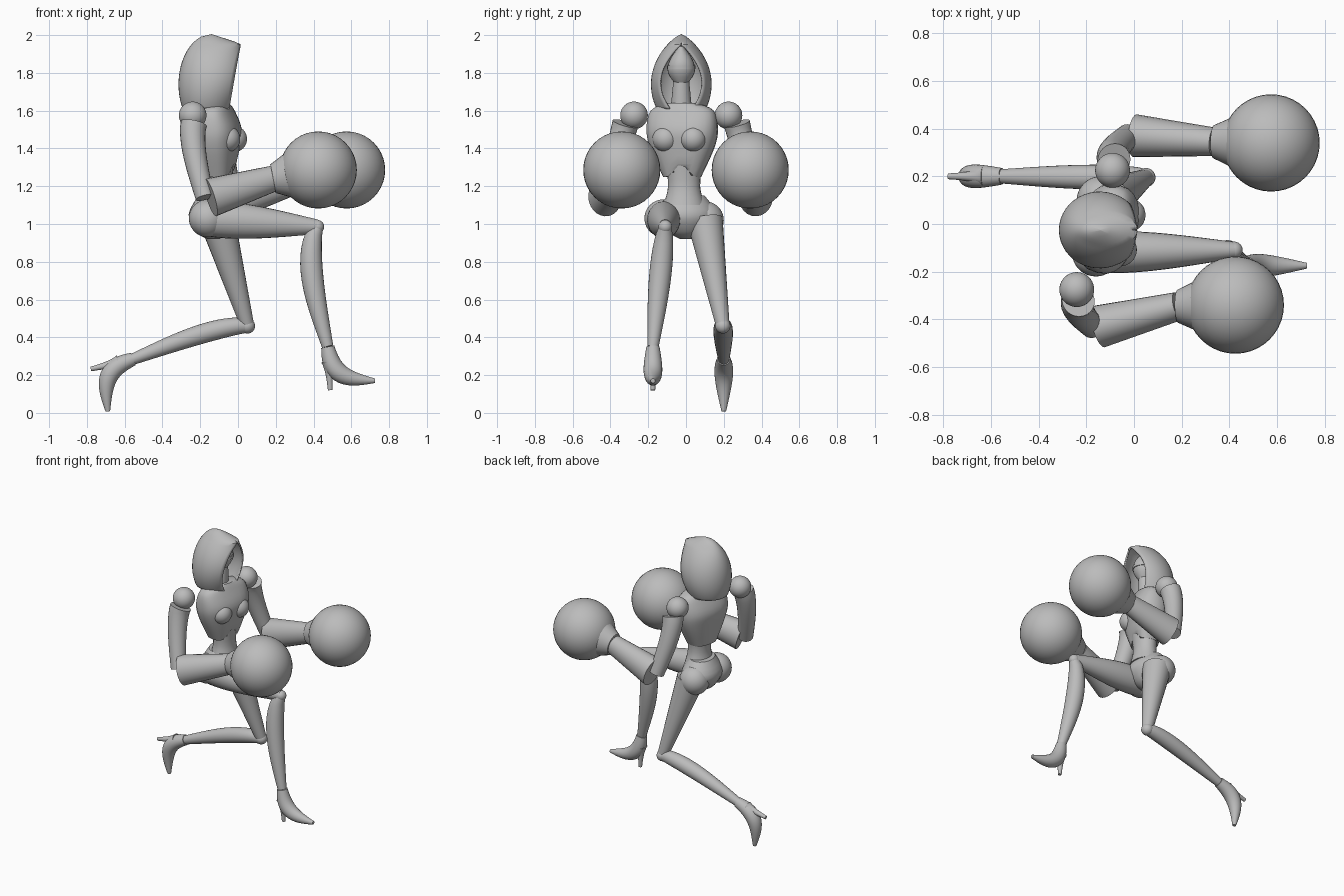
import bpy, bmesh, math
from mathutils import Vector, Matrix

cube = bpy.data.objects.get("Cube")
if cube:
    bpy.data.objects.remove(cube)

shade = (.5, .5, .5, 1)
grey = bpy.data.materials.new("plain_grey")
grey.use_nodes = True
grey.diffuse_color = shade
grey.node_tree.nodes["Principled BSDF"].inputs["Base Color"].default_value = shade


def finish(name, bm):
    """Turn the working mesh into a smooth shaded grey object."""
    bmesh.ops.remove_doubles(bm, verts=bm.verts, dist=.0005)
    bmesh.ops.recalc_face_normals(bm, faces=bm.faces)
    mesh = bpy.data.meshes.new(name)
    bm.to_mesh(mesh)
    bm.free()
    mesh.materials.append(grey)
    part = bpy.data.objects.new(name, mesh)
    bpy.context.collection.objects.link(part)
    bpy.ops.object.select_all(action='DESELECT')
    part.select_set(True)
    bpy.context.view_layer.objects.active = part
    bpy.ops.object.shade_smooth_by_angle(angle=math.radians(40))
    return part


def bridge(bm, rings, closed):
    count = len(rings[0])
    for lower, upper in zip(rings, rings[1:]):
        for i in range(count if closed else count - 1):
            j = (i + 1) % count
            bm.faces.new((lower[i], lower[j], upper[j], upper[i]))


def loft(name, centres, widths, depths, across=(0, 1, 0), boxy=1, edit=None):
    """Skin ovals along a path and cap both ends."""
    bm = bmesh.new()
    rings = []
    last = len(centres) - 1
    for i, centre in enumerate(centres):
        along = (centres[min(i + 1, last)] - centres[max(i - 1, 0)]).normalized()
        wide = Vector(across)
        wide = (wide - along * wide.dot(along)).normalized()
        deep = along.cross(wide)
        ring = []
        for k in range(24):
            angle = math.tau * k / 24
            c, s = (math.copysign(abs(q) ** boxy, q) for q in (math.cos(angle), math.sin(angle)))
            ring.append(bm.verts.new(centre + wide * widths[i] * c + deep * depths[i] * s))
        rings.append(ring)
    bridge(bm, rings, closed=True)
    bm.faces.new(rings[0])
    bm.faces.new(rings[-1])
    if edit:
        edit(bm)
    return finish(name, bm)


def limb(name, start, end, thick, thin, swell=0, bow=(0, 0, 0), depth=1, early=.7):
    """Tapered limb that swells and bows along its length."""
    start, end, bow = Vector(start), Vector(end), Vector(bow)
    steps = [i / 16 for i in range(17)]
    bulge = [math.sin(math.pi * t ** early) for t in steps]
    centres = [start.lerp(end, t) + bow * b for t, b in zip(steps, bulge)]
    widths = [thick + (thin - thick) * t + swell * b for t, b in zip(steps, bulge)]
    return loft(name, centres, widths, [w * depth for w in widths])


def trunk(name, x, y, profile, **options):
    """Upright body part; the profile lists height, half width and half depth."""
    rows = []
    for i in range(len(profile) - 1):
        before, after = profile[max(i - 1, 0)], profile[min(i + 2, len(profile) - 1)]
        a, b = Vector(profile[i]), Vector(profile[i + 1])
        pull_a, pull_b = (b - Vector(before)) / 2, (Vector(after) - a) / 2
        for t in (0, .25, .5, .75):
            r = 1 - t
            rows.append(a * r * r * (1 + 2 * t) + b * t * t * (1 + 2 * r)
                        + pull_a * t * r * r - pull_b * r * t * t)
    rows.append(Vector(profile[-1]))
    return loft(name, [Vector((x, y, row.x)) for row in rows],
                [row.y for row in rows], [row.z for row in rows], **options)


def ball(name, centre, radius, squash=(1, 1, 1), yaw=0):
    bm = bmesh.new()
    bmesh.ops.create_uvsphere(bm, u_segments=40, v_segments=20, radius=radius)
    bm.transform(Matrix.Translation(centre) @ Matrix.Rotation(yaw, 4, 'Z') @ Matrix.Diagonal((*squash, 1)))
    return finish(name, bm)


# Hood: pointed shell of C-shaped sections, open towards the face
middle = -.025
bm = bmesh.new()
rings = []
for level in range(31):
    t = level / 30
    dome = max(0, 1 - ((t - .33) / .67) ** 2)
    half = max(.001, .156 * dome ** .8)
    back = -.14 - .17 * dome ** .5
    front = min(.07 * t - .05, 1.2 * (1 - t) - .14)
    opening = max(0, .11 * (1 - ((t - .35) / .52) ** 2))
    start = math.asin(min(.95, opening / half))
    ring = []
    for k in range(33):
        angle = start + (math.tau - 2 * start) * k / 32
        forward = (math.cos(angle) + 1) / (math.cos(start) + 1)
        ring.append(bm.verts.new((back + (front - back) * forward,
                                  middle + half * math.sin(angle), 1.61 + .39 * t)))
    rings.append(ring)
bridge(bm, rings, closed=False)
hood = finish("hood", bm)
cloth = hood.modifiers.new("thickness", 'SOLIDIFY')
cloth.thickness = .01
cloth.offset = 0

# Masked head, visor and neck
trunk("mask", -.11, middle, [(1.72, .015, .02), (1.8, .07, .07), (1.87, .06, .07), (1.94, .01, .02)])
trunk("visor", -.11, middle, [(1.82, .075, .08), (1.84, .075, .08)])
limb("neck", (-.13, middle, 1.57), (-.11, middle, 1.78), .06, .04)


# Chest armour, turned slightly, with an arched lower rim
def arch_rim(bm):
    for v in bm.verts:
        if v.co.z < 1.32 and v.co.x > -.1:
            v.co.z += max(0, .07 - abs(v.co.y - middle)) * (1.32 - v.co.z) / .07


turn = Vector((.25, 1, 0)).normalized()
trunk("chest", -.11, -.02, [(1.25, .1, .08), (1.4, .17, .11), (1.5, .19, .12), (1.6, .17, .08), (1.64, .08, .06)],
      across=turn, boxy=.8, edit=arch_rim)
trunk("waist", -.1, -.01, [(1.34, .1, .08), (1.2, .085, .07), (1.1, .11, .09)])
trunk("pelvis", -.13, 0, [(1.15, .1, .08), (1.05, .165, .13), (.96, .1, .09), (.92, .03, .03)],
      across=(-.2, 1, 0))

# Bust and arms: the left arm reaches further forward than the right
for side, label in ((1, "left"), (-1, "right")):
    def joint(x, y, z, drift=0):
        return Vector((x + side * .075, side * y - drift, z))

    bust = Vector((-.04, -.035, 1.45)) + turn * side * .075
    ball(label + "_bust", bust, .07, yaw=-.25)
    shoulder = joint(-.165, .25, 1.575, drift=.025)
    elbow = joint(-.1, .4, 1.14, drift=.03)
    wrist, fist = joint(.26, .345, 1.24), joint(.5, .34, 1.286)
    ball(label + "_shoulder", shoulder, .073)
    sleeve = shoulder.lerp(elbow, .1) + Vector((0, side * .03, 0))
    limb(label + "_upper_arm", sleeve, elbow, .07, .05, bow=(-.02, 0, 0))
    limb(label + "_forearm", elbow + Vector((.03, 0, 0)), wrist, .09, .06, depth=1.15)
    limb(label + "_glove_cuff", wrist, wrist.lerp(fist, .45), .07, .12, depth=1.1)
    ball(label + "_glove", fist, .204)

# Legs: right thigh raised forward, left thigh dropped with its shin trailing
right_knee, right_ankle = (.42, -.11, .985), (.475, -.175, .35)
left_knee, left_ankle = (.05, .195, .46), (-.555, .2, .285)
ball("right_hip", (-.16, -.12, 1.03), .1)
ball("left_hip", (-.14, .1, 1.02), .1)
limb("right_thigh", (-.18, -.12, 1.03), right_knee, .08, .035, swell=.02, depth=1.1)
limb("left_thigh", (-.11, .1, 1.02), left_knee, .095, .036)
limb("right_shin", right_knee, right_ankle, .033, .03, swell=.027, bow=(-.05, 0, 0))
limb("left_shin", left_knee, left_ankle, .036, .03, swell=.018, bow=(0, 0, .028))
ball("right_knee", right_knee, .036)
ball("left_knee", left_knee, .04)

# High heeled shoes, the trailing one pitched over
for label, ankle, pitch in (("right", right_ankle, 0), ("left", left_ankle, 80)):
    place = Matrix.Translation(ankle) @ Matrix.Rotation(math.radians(pitch), 4, 'Y')
    shoe = limb(label + "_shoe", (0, 0, 0), (.25, 0, -.18), .035, .012,
                swell=.025, bow=(-.06, 0, -.05), early=1)
    heel = limb(label + "_heel", (.005, 0, -.08), (.013, 0, -.23), .04, .012, swell=-.008)
    for part in (shoe, heel):
        part.data.transform(place)
